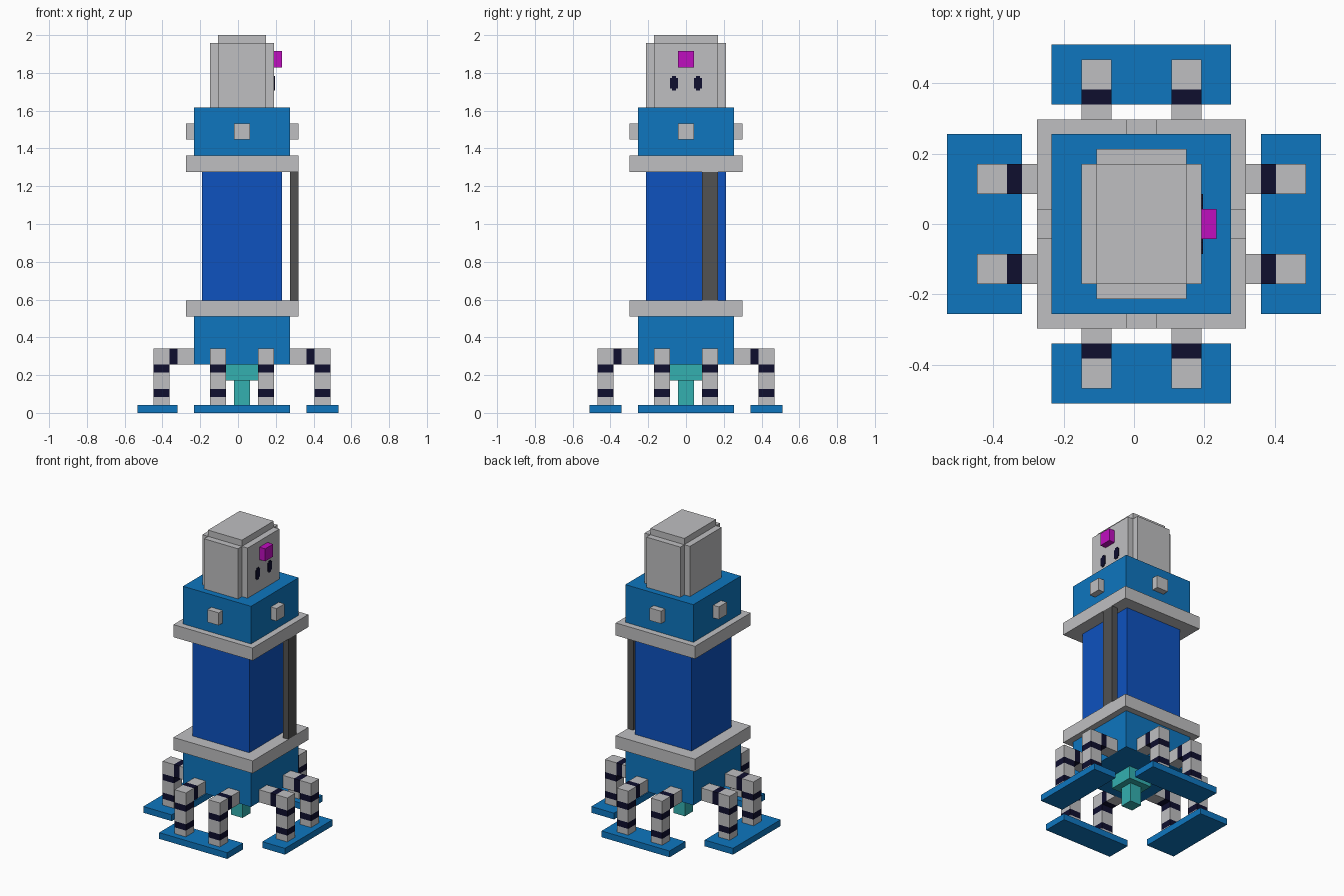
import bpy, bmesh, math
from mathutils import Matrix, Vector

U = 2 / 47                 # grid unit: the model is 47 units tall
CX = 0.5                   # body axis sits half a unit towards +x

old = bpy.data.objects.get("Cube")
if old:
    bpy.data.objects.remove(old, do_unlink=True)


def material(name, rgb):
    lin = [c / 255 / 12.92 if c <= 10 else ((c / 255 + 0.055) / 1.055) ** 2.4 for c in rgb]
    m = bpy.data.materials.new(name)
    m.use_nodes = True
    m.diffuse_color = (*lin, 1)
    m.node_tree.nodes["Principled BSDF"].inputs["Base Color"].default_value = (*lin, 1)
    return m


GREY = material("light grey", (191, 191, 193))
BLUE = material("sky blue", (14, 118, 191))
DEEP = material("deep blue", (14, 82, 191))
DARK = material("dark grey", (82, 82, 82))
NAVY = material("navy", (14, 14, 46))
PINK = material("magenta", (191, 14, 191))
TEAL = material("teal", (51, 176, 176))


def finish(name, bm, mats, turn=0):
    """Turn about the body axis by quarter turns, scale to size and link."""
    bm.transform(Matrix.Scale(U, 4) @ Matrix.Translation((CX, 0, 0))
                 @ Matrix.Rotation(turn * math.pi / 2, 4, "Z"))
    bmesh.ops.recalc_face_normals(bm, faces=bm.faces)
    me = bpy.data.meshes.new(name)
    bm.to_mesh(me)
    bm.free()
    for m in mats:
        me.materials.append(m)
    ob = bpy.data.objects.new(name, me)
    bpy.context.collection.objects.link(ob)
    return ob


def add_box(bm, lo, hi):
    lo, hi = Vector(lo), Vector(hi)
    mid, size = (lo + hi) / 2, hi - lo
    return bmesh.ops.create_cube(bm, size=1, matrix=Matrix.Translation(mid) @ Matrix.Diagonal((*size, 1)))


def box(name, lo, hi, mat, turn=0):
    bm = bmesh.new()
    add_box(bm, lo, hi)
    return finish(name, bm, [mat], turn)


def banded_box(name, lo, hi, axis, bands, turn):
    """Grey bar cut across one axis, with the given spans in navy."""
    bm = bmesh.new()
    add_box(bm, lo, hi)
    normal = Vector([float(i == axis) for i in range(3)])
    for cut in {c for span in bands for c in span if lo[axis] < c < hi[axis]}:
        bmesh.ops.bisect_plane(bm, geom=bm.verts[:] + bm.edges[:] + bm.faces[:],
                               plane_co=normal * cut, plane_no=normal)
    for f in bm.faces:
        c = f.calc_center_median()[axis]
        f.material_index = int(any(a < c < b for a, b in bands))
    return finish(name, bm, [GREY, NAVY], turn)


def cross_prism(name, a, b, c, d, place, depth, mat):
    """Plus-shaped prism: a x b joined with c x d (half sizes, a > c, d > b)."""
    quarter = [(a, b), (c, b), (c, d)]
    pts = quarter + [(-x, y) for x, y in reversed(quarter)]
    pts += [(-x, -y) for x, y in pts]
    bm = bmesh.new()
    face = bm.faces.new([bm.verts.new(place @ Vector((x, y, 0))) for x, y in pts])
    ext = bmesh.ops.extrude_face_region(bm, geom=[face])
    move = place.to_3x3() @ Vector((0, 0, depth))
    bmesh.ops.translate(bm, vec=move, verts=[v for v in ext["geom"] if isinstance(v, bmesh.types.BMVert)])
    return finish(name, bm, [mat])


# Stacked square body: name, half width, bottom, top, colour
for name, r, z0, z1, mat in [
        ("lower_body", 6, 6, 12, BLUE), ("lower_ring", 7, 12, 14, GREY),
        ("core", 5, 14, 30, DEEP), ("upper_ring", 7, 30, 32, GREY),
        ("upper_body", 6, 32, 38, BLUE),
        ("nozzle_collar", 2, 4, 6, TEAL), ("nozzle_stem", 1, 1, 4, TEAL)]:
    box(name, (-r, -r, z0), (r, r, z1), mat)

# Side pipe between the rings
box("side_pipe", (6, 2, 14), (7, 4, 30), DARK)

# Head with notched corners, cap, nose and eyes on the +x side
cross_prism("head", 4, 4, 3, 5, Matrix.Translation((0, 0, 38)), 8, GREY)
box("head_cap", (-3, -4, 46), (3, 4, 47), GREY)
box("nose", (4, -1, 43), (5, 1, 45), PINK)
face_x = Matrix(((0, 0, 1, 0), (1, 0, 0, 0), (0, 1, 0, 0), (0, 0, 0, 1)))
for side, y in (("left", 1.5), ("right", -1.5)):
    cross_prism("eye_" + side, 0.5, 0.65, 0.25, 0.92,
                Matrix.Translation((4, y, 41)) @ face_x, 0.1, NAVY)

# Four sides: stud, foot and a pair of banded legs with arms
for turn, side in enumerate(("left", "back", "right", "front")):
    box("stud_" + side, (6, -1, 34), (7, 1, 36), GREY, turn)
    reach = 13 if side == "right" else 12
    box("foot_" + side, (8, -6, 0), (reach, 6, 1), BLUE, turn)
    for n, y in enumerate((-4, 2), 1):
        banded_box(f"leg_{side}_{n}", (9, y, 1), (11, y + 2, 8), 2, [(2, 3), (5, 6)], turn)
        banded_box(f"arm_{side}_{n}", (6, y, 6), (9, y + 2, 8), 0, [(8, 9)], turn)
